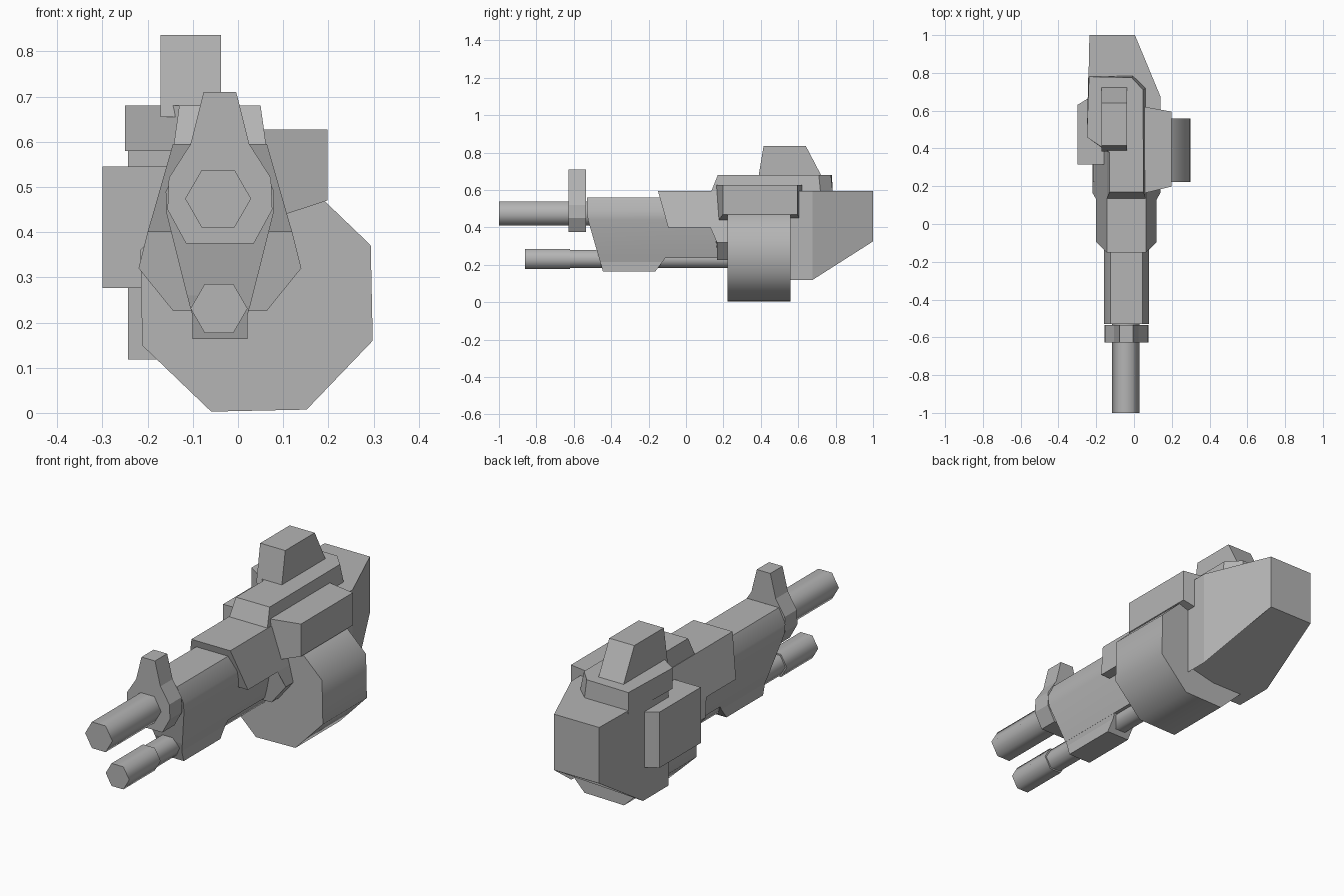
import bpy, bmesh, math

old = bpy.data.objects.get("Cube")
if old:
    bpy.data.objects.remove(old)

GREY = (0.46, 0.46, 0.46, 1)
metal = bpy.data.materials.new("plain_grey")
metal.use_nodes = True
metal.diffuse_color = GREY
metal.node_tree.nodes["Principled BSDF"].inputs["Base Color"].default_value = GREY

CX = -0.04  # the gun's centre plane


def loft(name, start, end, smooth=0):
    """Solid between two matching loops of 3D points."""
    bm = bmesh.new()
    a = [bm.verts.new(p) for p in start]
    b = [bm.verts.new(p) for p in end]
    n = len(a)
    bm.faces.new(a)
    bm.faces.new(b)
    for i in range(n):
        j = (i + 1) % n
        bm.faces.new((a[i], a[j], b[j], b[i]))
    bmesh.ops.recalc_face_normals(bm, faces=bm.faces)
    mesh = bpy.data.meshes.new(name)
    bm.to_mesh(mesh)
    bm.free()
    mesh.materials.append(metal)
    ob = bpy.data.objects.new(name, mesh)
    bpy.context.collection.objects.link(ob)
    if smooth:
        bpy.ops.object.select_all(action='DESELECT')
        ob.select_set(True)
        bpy.context.view_layer.objects.active = ob
        bpy.ops.object.shade_smooth_by_angle(angle=math.radians(smooth))
    return ob


def along_y(name, section, front, back, smooth=0):
    """Extrude an (x, z) section; front and back give y from z."""
    return loft(name, [(x, front(z), z) for x, z in section],
                [(x, back(z), z) for x, z in section], smooth)


def at(y):
    return lambda z: y


def mirrored(half):
    """Close a half section of (half width, z) about the centre plane."""
    return [(CX + w, z) for w, z in half] + [(CX - w, z) for w, z in reversed(half)]


def ngon(cx, cz, r, sides, turn=0):
    angles = [math.radians(turn) + math.tau * i / sides for i in range(sides)]
    return [(cx + r * math.cos(t), cz + r * math.sin(t)) for t in angles]


# Barrels
along_y("main_barrel", ngon(-0.044, 0.474, 0.073, 6), at(-1), at(-0.4), 65)
along_y("lower_barrel_muzzle", ngon(-0.042, 0.231, 0.063, 6), at(-0.86), at(-0.62), 65)
along_y("lower_barrel", ngon(-0.042, 0.231, 0.055, 6), at(-0.62), at(0.25), 65)

# Front sight collar
along_y("front_sight", mirrored([(0.075, 0.375), (0.116, 0.45), (0.113, 0.52),
                                 (0.065, 0.595), (0.036, 0.71)]), at(-0.628), at(-0.535))


# Handguard around the barrels, with a raked nose
def nose(z):
    return -0.53 + max(0, 0.46 - z) * 0.29


along_y("handguard", mirrored([(0.067, 0.237), (0.118, 0.44), (0.12, 0.49), (0.085, 0.56)]),
        nose, at(0.18), 50)
along_y("handguard_keel", mirrored([(0.061, 0.163), (0.061, 0.215), (0.072, 0.26)]),
        nose, lambda z: -0.165 + (z - 0.163) * 0.75)

# Receiver
along_y("receiver_front", mirrored([(0.16, 0.4), (0.104, 0.595)]),
        lambda z: -0.15 + (0.595 - z) * 0.28, at(0.14))
along_y("receiver", mirrored([(0.103, 0.225), (0.18, 0.32), (0.16, 0.4), (0.104, 0.595)]),
        lambda z: 0.13 if z > 0.35 else 0.165, at(0.6))

# Drum magazine
along_y("drum_magazine", ngon(0.041, 0.26, 0.276, 8, 23.7), at(0.222), at(0.558), 50)

# Stock: a plan outline with a bottom that rises to the rear
plan = [(-0.243, 0.48), (0.14, 0.48), (0.14, 0.675), (0.005, 1), (-0.236, 1), (-0.243, 0.675)]
loft("stock", [(x, y, 0.118 + max(0, y - 0.675) * 0.637) for x, y in plan],
     [(x, y, 0.595) for x, y in plan])

# Top cover with sloped edges
base = [(-0.144, 0.13), (0.064, 0.13), (0.064, 0.72), (-0.005, 0.785),
        (-0.242, 0.785), (-0.25, 0.46), (-0.144, 0.385)]
crown = [(-0.13, 0.17), (0.05, 0.17), (0.048, 0.71), (-0.012, 0.775),
         (-0.238, 0.78), (-0.25, 0.46), (-0.13, 0.38)]
loft("top_cover", [(x, y, 0.58) for x, y in base], [(x, y, 0.68) for x, y in crown])

# Rear sight block
side = [(0.385, 0.655), (0.415, 0.836), (0.64, 0.836), (0.735, 0.655)]
loft("rear_sight", [(-0.172, y, z) for y, z in side], [(-0.038, y, z) for y, z in side])


# Side boxes
def frame(x, y0, y1, z0, z1):
    return [(x, y0, z0), (x, y1, z0), (x, y1, z1), (x, y0, z1)]


loft("left_side_box", frame(0.03, 0.157, 0.625, 0.415, 0.627),
     frame(0.198, 0.198, 0.595, 0.47, 0.627))
cheek = [(-0.15, 0.315), (-0.3, 0.315), (-0.3, 0.63), (-0.24, 0.667), (-0.15, 0.667)]
loft("right_side_box", [(x, y, 0.276) for x, y in cheek],
     [(x, y, 0.545) for x, y in cheek], 50)
